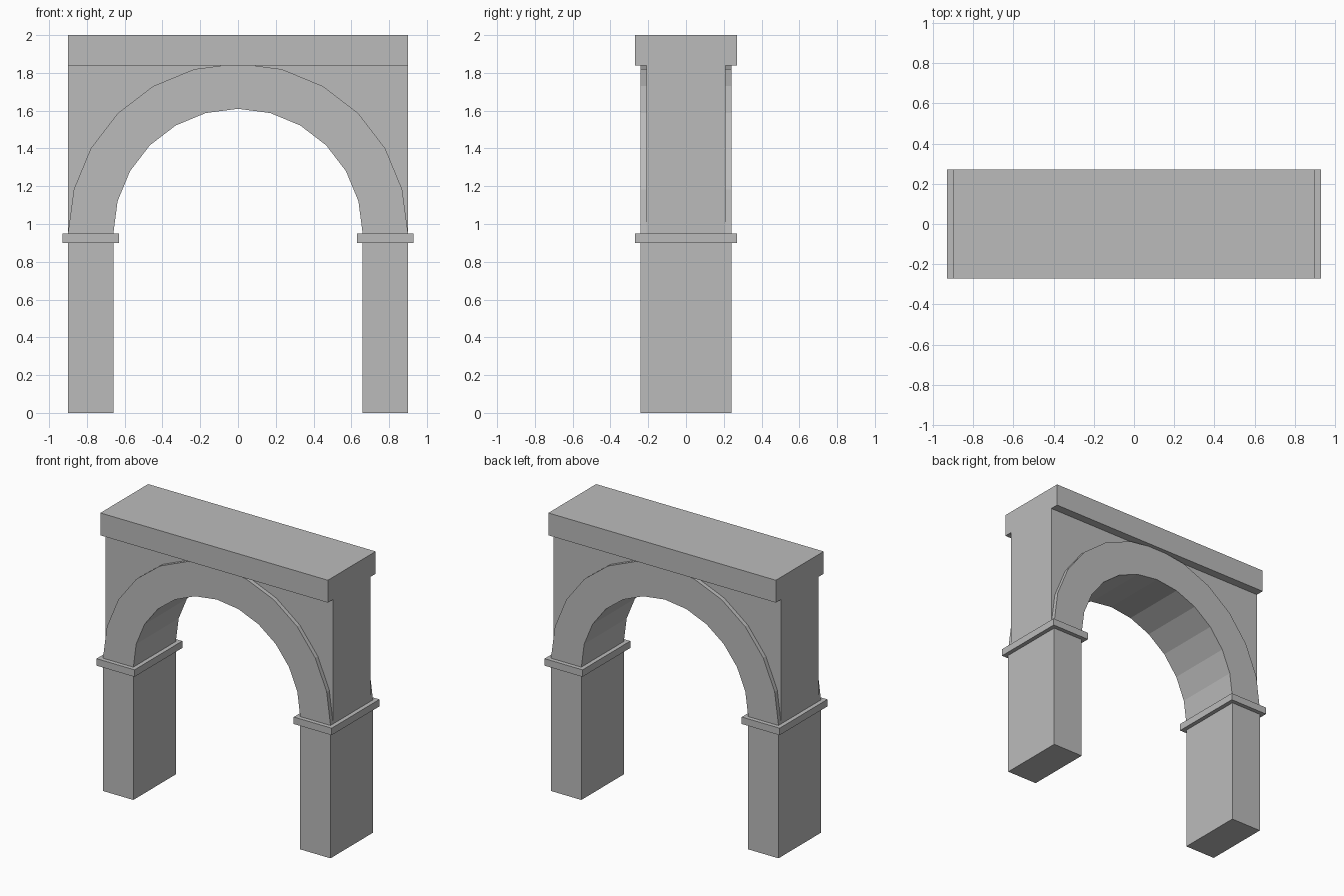
import bpy
import bmesh
from math import cos, sin, pi

if "Cube" in bpy.data.objects:
    bpy.data.objects.remove(bpy.data.objects["Cube"], do_unlink=True)

stone = bpy.data.materials.new("grey_stone")
stone.use_nodes = True
GREY = (0.5, 0.5, 0.5, 1)
stone.diffuse_color = GREY
stone.node_tree.nodes["Principled BSDF"].inputs["Base Color"].default_value = GREY

SPRING = 0.95    # height where the arch starts
CORNICE = 1.84   # underside of the top slab
STEPS = 12       # arch segments


def extrude(name, profile, depth):
    """Extrude an x-z profile symmetrically along y."""
    bm = bmesh.new()
    face = bm.faces.new([bm.verts.new((x, -depth, z)) for x, z in profile])
    moved = bmesh.ops.extrude_face_region(bm, geom=[face])["geom"]
    verts = [v for v in moved if isinstance(v, bmesh.types.BMVert)]
    bmesh.ops.translate(bm, verts=verts, vec=(0, 2 * depth, 0))
    bmesh.ops.recalc_face_normals(bm, faces=bm.faces)
    mesh = bpy.data.meshes.new(name)
    bm.to_mesh(mesh)
    bm.free()
    mesh.materials.append(stone)
    obj = bpy.data.objects.new(name, mesh)
    bpy.context.collection.objects.link(obj)
    return obj


def block(name, x0, x1, z0, z1, depth):
    return extrude(name, [(x0, z0), (x1, z0), (x1, z1), (x0, z1)], depth)


def arc(radius):
    """Half circle from +x to -x above the spring line."""
    return [(radius * cos(pi * i / STEPS), SPRING + radius * sin(pi * i / STEPS))
            for i in range(STEPS + 1)]


# Pillars and the flat capitals on them
for side, s in (("left", 1), ("right", -1)):
    block(side + "_pillar", s * 0.66, s * 0.9, 0, 0.9, 0.24)
    block(side + "_capital", s * 0.63, s * 0.93, 0.9, SPRING, 0.27)

# Projecting arch ring
extrude("arch_ring", arc(0.9) + arc(0.66)[::-1], 0.24)

# Recessed wall above the arch, its opening hidden inside the ring
extrude("spandrel_wall",
        arc(0.88) + [(-0.9, SPRING), (-0.9, CORNICE), (0.9, CORNICE), (0.9, SPRING)],
        0.21)

# Top slab
block("cornice", -0.9, 0.9, CORNICE, 2, 0.27)
